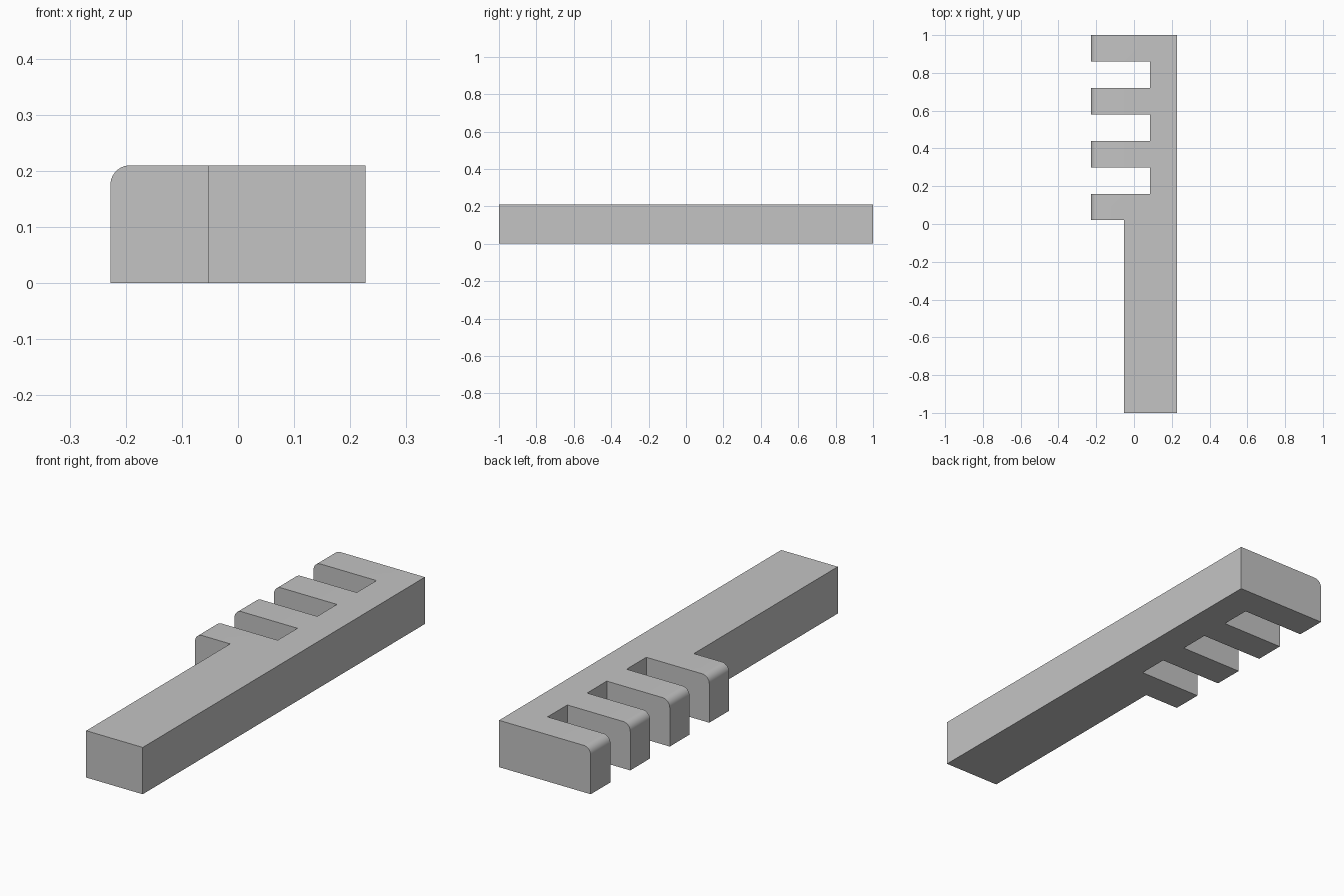
import bpy
import bmesh

cube = bpy.data.objects.get("Cube")
if cube:
    bpy.data.objects.remove(cube, do_unlink=True)

RIGHT, TIP, SLOT, HANDLE = 0.2275, -0.2275, 0.085, -0.053
HEIGHT, ROUND = 0.21, 0.035
TOOTH, PITCH, TEETH = 0.14, 0.28, 4

# Plan outline: straight back edge, then the teeth from back to front, then the handle
outline = [(HANDLE, -1), (RIGHT, -1), (RIGHT, 1)]
for i in range(TEETH):
    back = 1 - i * PITCH
    front = back - TOOTH
    if i:
        outline.append((SLOT, back))
    outline += [(TIP, back), (TIP, front)]
    outline.append((SLOT if i < TEETH - 1 else HANDLE, front))

# Extrude the outline upwards
bm = bmesh.new()
base = bm.faces.new([bm.verts.new((x, y, 0)) for x, y in outline])
top = bmesh.ops.extrude_face_region(bm, geom=[base], use_keep_orig=True)["geom"]
bmesh.ops.translate(bm, vec=(0, 0, HEIGHT),
                    verts=[v for v in top if isinstance(v, bmesh.types.BMVert)])
bmesh.ops.recalc_face_normals(bm, faces=bm.faces)

# Round the top outer edge of every tooth
tips = [e for e in bm.edges
        if all(abs(v.co.x - TIP) < 0.001 and v.co.z > HEIGHT - 0.001 for v in e.verts)]
bmesh.ops.bevel(bm, geom=tips, offset=ROUND, offset_type='OFFSET',
                segments=10, profile=0.5, affect='EDGES')

mesh = bpy.data.meshes.new("toothed_bar")
bm.to_mesh(mesh)
bm.free()
bar = bpy.data.objects.new("toothed_bar", mesh)
bpy.context.collection.objects.link(bar)

# Plain grey material
grey = bpy.data.materials.new("light_grey")
grey.use_nodes = True
colour = (0.55, 0.55, 0.55, 1)
grey.diffuse_color = colour
grey.node_tree.nodes["Principled BSDF"].inputs["Base Color"].default_value = colour
mesh.materials.append(grey)

# Smooth the rounded tips, keep all other edges sharp
bpy.ops.object.select_all(action='DESELECT')
bar.select_set(True)
bpy.context.view_layer.objects.active = bar
bpy.ops.object.shade_smooth_by_angle(angle=0.5)
